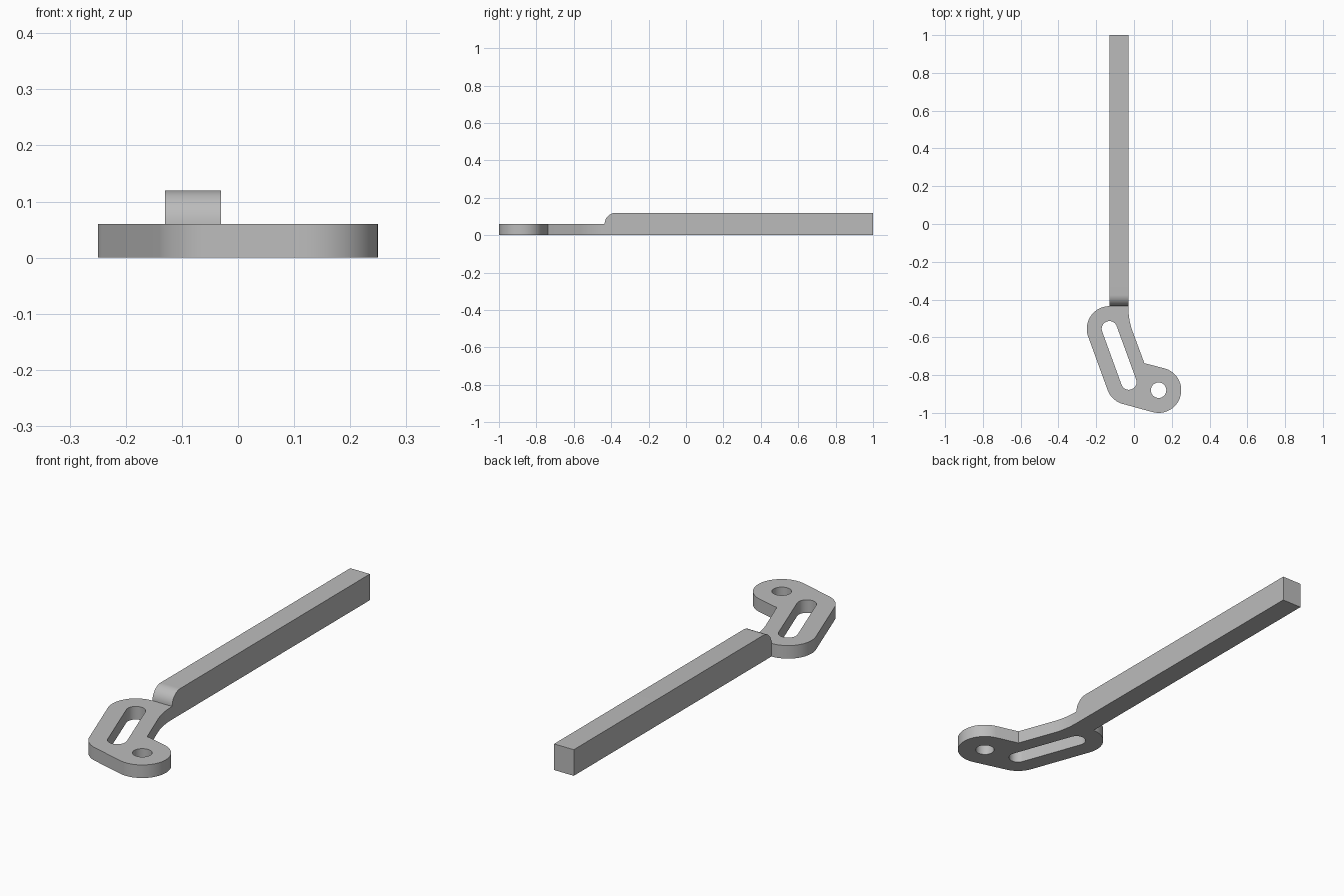
import bpy
import bmesh
import math
from mathutils import Vector

cube = bpy.data.objects.get("Cube")
if cube:
    bpy.data.objects.remove(cube, do_unlink=True)

SLANT = 20            # tilt of the slot, degrees
RIM = 0.12            # outer radius of the plate ends
HOLE = 0.041          # radius of the slot ends and pivot hole
JOINT = -0.435        # where plate meets arm
PLATE_TOP, ARM_TOP = 0.06, 0.12
ARM_LEFT, ARM_RIGHT = -0.03, -0.13


def arc(centre, radius, start, end, steps=20):
    angles = [math.radians(start + (end - start) * i / steps) for i in range(steps + 1)]
    return [Vector((centre[0] + radius * math.cos(a), centre[1] + radius * math.sin(a)))
            for a in angles]


def bezier(a, b, c, steps=8):
    a, b, c = Vector(a), Vector(b), Vector(c)
    ts = [i / steps for i in range(steps + 1)]
    return [a * (1 - t) ** 2 + b * 2 * t * (1 - t) + c * t * t for t in ts]


def prism(bm, loops, place, low, high, normal):
    """Extrude the first loop, pierced by the others; its closing wall stays open."""
    caps = []
    for h in (low, high):
        rings, edges = [], []
        for loop in loops:
            ring = [bm.verts.new(place(p, h)) for p in loop]
            edges += [bm.edges.new((v, ring[i - 1])) for i, v in enumerate(ring)]
            rings.append(ring)
        bmesh.ops.triangle_fill(bm, edges=edges, use_beauty=True, normal=normal)
        caps.append(rings)
    for n, (bottom, top) in enumerate(zip(*caps)):
        for i in range(len(bottom)):
            if n == 0 and i == 0:
                continue
            bm.faces.new((bottom[i - 1], bottom[i], top[i], top[i - 1]))


# Plate outline, running round the slot and the pivot ear
slot_back = Vector((-0.13, -0.555))
tilt = math.radians(SLANT)
slot_front = slot_back + 0.3 * Vector((math.sin(tilt), -math.cos(tilt)))
pivot = Vector((0.13, -0.88))
outline = (arc(slot_back, RIM, 90, 180 + SLANT)
           + arc(slot_front, RIM, 180 + SLANT, 255)
           + arc(pivot, RIM, 255, 435, 32)
           + [Vector((0.055, -0.737))]
           + bezier((-0.008, -0.567), (ARM_LEFT, -0.508), (ARM_LEFT, JOINT)))

# Slot and pivot hole
slot = (arc(slot_back, HOLE, SLANT, 180 + SLANT)
        + arc(slot_front, HOLE, 180 + SLANT, 360 + SLANT))
pivot_hole = arc(pivot, HOLE, 0, 360, 32)[:-1]

# Arm side profile with a rounded shoulder
arm_profile = (arc((JOINT + 0.06, PLATE_TOP), 0.06, 180, 90, 12)
               + [Vector((1, ARM_TOP)), Vector((1, 0)), Vector((JOINT, 0))])

bm = bmesh.new()
prism(bm, [outline, slot, pivot_hole], lambda p, h: (p.x, p.y, h),
      0, PLATE_TOP, (0, 0, 1))
prism(bm, [arm_profile], lambda p, h: (h, p.x, p.y),
      ARM_RIGHT, ARM_LEFT, (1, 0, 0))
bmesh.ops.remove_doubles(bm, verts=bm.verts, dist=0.0002)
bmesh.ops.recalc_face_normals(bm, faces=bm.faces)
mesh = bpy.data.meshes.new("lever_arm")
bm.to_mesh(mesh)
bm.free()

# Plain grey metal
grey = bpy.data.materials.new("grey_metal")
grey.use_nodes = True
colour = (0.5, 0.5, 0.5, 1)
grey.diffuse_color = colour
for node in grey.node_tree.nodes:
    if node.type == 'BSDF_PRINCIPLED':
        node.inputs["Base Color"].default_value = colour
mesh.materials.append(grey)

lever = bpy.data.objects.new("lever_arm", mesh)
bpy.context.collection.objects.link(lever)
bpy.ops.object.select_all(action='DESELECT')
lever.select_set(True)
bpy.context.view_layer.objects.active = lever
bpy.ops.object.shade_smooth_by_angle(angle=math.radians(30))
